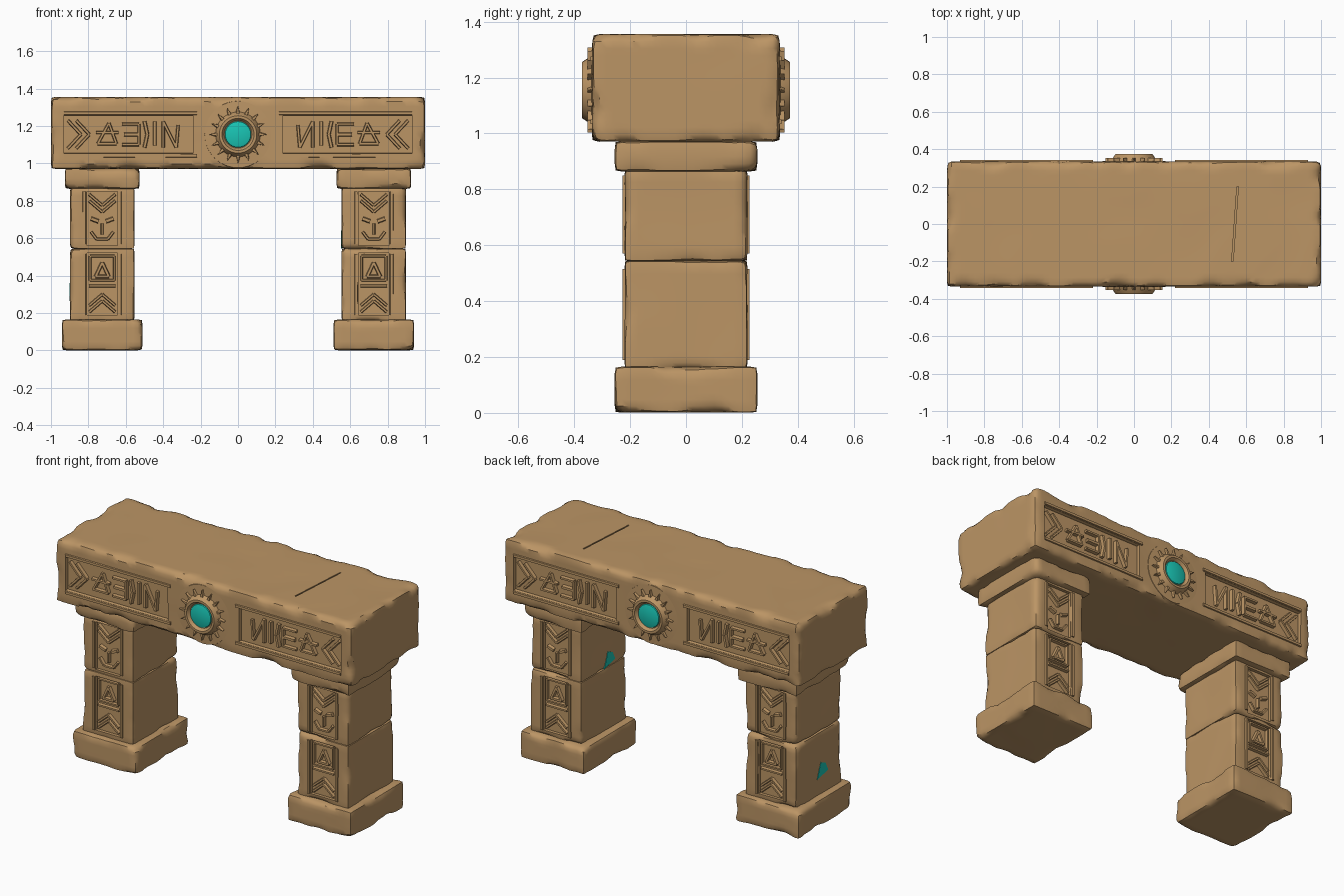
import bpy, bmesh, math
from mathutils import Vector, Matrix, noise

cube = bpy.data.objects.get("Cube")
if cube:
    bpy.data.objects.remove(cube, do_unlink=True)

parts = []


def material(name, rgb, rough):
    m = bpy.data.materials.new(name)
    m.use_nodes = True
    m.diffuse_color = (*rgb, 1)
    bsdf = m.node_tree.nodes["Principled BSDF"]
    bsdf.inputs["Base Color"].default_value = (*rgb, 1)
    bsdf.inputs["Roughness"].default_value = rough
    return m


STONE = material("sandstone", (0.5, 0.3, 0.13), 0.9)
TEAL = material("turquoise", (0.01, 0.56, 0.46), 0.5)


def finish(bm, name, mat):
    bmesh.ops.recalc_face_normals(bm, faces=bm.faces)
    mesh = bpy.data.meshes.new(name)
    bm.to_mesh(mesh)
    bm.free()
    mesh.materials.append(mat)
    ob = bpy.data.objects.new(name, mesh)
    bpy.context.collection.objects.link(ob)
    parts.append(ob)
    return ob


# Weathered block: a gridded box whose edge rounding varies with noise
def stone(name, centre, size, chip, step=0.025):
    bm = bmesh.new()
    bmesh.ops.create_cube(bm, size=1)
    bmesh.ops.scale(bm, vec=size, verts=bm.verts)
    for axis in range(3):
        n = max(2, round(size[axis] / step))
        for i in range(1, n):
            co = Vector()
            co[axis] = size[axis] * (i / n - 0.5)
            no = Vector()
            no[axis] = 1
            bmesh.ops.bisect_plane(bm, geom=bm.verts[:] + bm.edges[:] + bm.faces[:],
                                   plane_co=co, plane_no=no)
    half = Vector(size) / 2
    centre = Vector(centre)
    for v in bm.verts:
        p = v.co.copy()
        n1 = noise.noise((p + centre) * 6)
        n2 = noise.noise((p - centre) * 15)
        r = chip * min(1.8, max(0.45, 0.9 + 1.5 * n1 + 0.7 * n2))
        inner = Vector([max(-h + r, min(h - r, c)) for c, h in zip(p, half)])
        d = (p - inner).normalized()
        dent = 0.005 * max(0, noise.noise((p + centre) * 3.5))
        v.co = inner + d * (r - dent) + centre
    return finish(bm, name, STONE)


# Cut a plain box out of a block
def carve(target, centre, size, turn=0):
    bm = bmesh.new()
    bmesh.ops.create_cube(bm, size=1)
    bmesh.ops.scale(bm, vec=size, verts=bm.verts)
    bmesh.ops.rotate(bm, matrix=Matrix.Rotation(turn, 3, 'Z'), verts=bm.verts)
    bmesh.ops.translate(bm, vec=centre, verts=bm.verts)
    cutter = finish(bm, "cutter", STONE)
    parts.remove(cutter)
    cutter.hide_render = True
    mod = target.modifiers.new("cut", 'BOOLEAN')
    mod.operation, mod.solver, mod.object = 'DIFFERENCE', 'EXACT', cutter
    bpy.context.view_layer.objects.active = target
    bpy.ops.object.modifier_apply(modifier=mod.name)
    bpy.data.objects.remove(cutter, do_unlink=True)


# Raised stroke in the xz plane, with sloped sides
def stroke(bm, a, b, y0, y1, w=0.02, w_end=None):
    w_end = w if w_end is None else w_end
    a, b = Vector(a), Vector(b)
    d = (b - a).normalized()
    n = Vector((-d.y, d.x))
    rings = []
    for y, k in ((y0, 0.5), (y1, 0.28)):
        pts = (a + n * w * k, b + n * w_end * k, b - n * w_end * k, a - n * w * k)
        rings.append([bm.verts.new((p.x, y, p.y)) for p in pts])
    low, top = rings
    bm.faces.new(top)
    bm.faces.new(low[::-1])
    for i in range(4):
        j = (i + 1) % 4
        bm.faces.new((low[i], low[j], top[j], top[i]))


def path(bm, points, y0, y1, w=0.02):
    for a, b in zip(points, points[1:]):
        stroke(bm, a, b, y0, y1, w)


# Round part from a (radius, y) profile around the medallion axis
def lathe(name, profile, side, mat, steps=40):
    bm = bmesh.new()
    vs = [bm.verts.new((r, side * y, 0)) for r, y in profile]
    edges = [bm.edges.new(pair) for pair in zip(vs, vs[1:])]
    bmesh.ops.spin(bm, geom=vs + edges, axis=(0, 1, 0), cent=(0, 0, 0),
                   angle=2 * math.pi, steps=steps)
    bmesh.ops.remove_doubles(bm, verts=bm.verts, dist=0.0005)
    bmesh.ops.translate(bm, vec=(0, 0, 1.155), verts=bm.verts)
    return finish(bm, name, mat)


# Lintel with a sunk panel each side of the medallion, and a crack on top
lintel = stone("lintel", (0, 0, 1.163), (2, 0.67, 0.385), 0.034)
for sy in (-1, 1):
    for sx in (-1, 1):
        carve(lintel, (sx * 0.585, sy * 0.335, 1.155), (0.69, 0.05, 0.205))
carve(lintel, (0.54, 0, 1.355), (0.008, 0.4, 0.03), -0.07)

# Lintel carvings: chevrons, winged sign, ladder sign, bars and zigzag
for sy, face in ((-1, "front"), (1, "back")):
    for sx, hand in ((-1, "right"), (1, "left")):
        bm = bmesh.new()
        y0, y1 = sy * 0.3, sy * 0.33

        def draw(points, w=0.02):
            path(bm, [(sx * x, 1.155 + z) for x, z in points], y0, y1, w)

        for x in (0.91, 0.865):
            draw([(x, 0.075), (x - 0.07, 0), (x, -0.075)])
        draw([(0.75, -0.05), (0.69, 0.06), (0.65, -0.05), (0.75, -0.05)])
        draw([(0.76, 0.01), (0.64, 0.01)])
        draw([(0.62, 0.055), (0.53, 0.055), (0.53, -0.055), (0.62, -0.055)])
        draw([(0.61, 0), (0.53, 0)], 0.026)
        draw([(0.5, 0.07), (0.485, 0), (0.5, -0.07)], 0.024)
        draw([(0.445, 0.07), (0.445, -0.06)], 0.024)
        draw([(0.4, -0.07), (0.4, 0.07), (0.33, -0.07), (0.32, 0.05)])
        # Rails along the panel
        for z in (0.113, -0.113):
            path(bm, [(sx * 0.93, 1.155 + z), (sx * 0.22, 1.155 + z)],
                 sy * 0.32, sy * 0.342, 0.026)
        finish(bm, f"lintel_carving_{face}_{hand}", STONE)

    # Sun medallion: disc, raised ring, rays and gem
    lathe(f"medallion_{face}",
          [(0.185, 0.31), (0.178, 0.335), (0.12, 0.338), (0.112, 0.355), (0.1, 0.373),
           (0.086, 0.373), (0.074, 0.355), (0, 0.35)], sy, STONE)
    lathe(f"gem_{face}", [(0.073, 0.35), (0.068, 0.361), (0.045, 0.367), (0, 0.37)],
          sy, TEAL)
    bm = bmesh.new()
    for i in range(16):
        t = 2 * math.pi * i / 16
        out = Vector((math.cos(t), math.sin(t)))
        mid = Vector((0, 1.155))
        stroke(bm, mid + out * 0.1, mid + out * 0.152, sy * 0.33, sy * 0.352, 0.036, 0.004)
    finish(bm, f"sun_rays_{face}", STONE)

# Pillars
for sx, hand in ((-1, "right"), (1, "left")):
    cx = sx * 0.726
    stone(f"pillar_base_{hand}", (cx, 0, 0.083), (0.43, 0.51, 0.165), 0.026)
    lower = stone(f"pillar_lower_{hand}", (cx, 0, 0.35), (0.345, 0.44, 0.39), 0.02)
    upper = stone(f"pillar_upper_{hand}", (cx, 0, 0.71), (0.345, 0.44, 0.335), 0.02)
    stone(f"pillar_cap_{hand}", (cx, 0, 0.918), (0.4, 0.51, 0.108), 0.024)
    for sy, face in ((-1, "front"), (1, "back")):
        carve(lower, (cx, sy * 0.22, 0.355), (0.165, 0.04, 0.33))
        carve(upper, (cx, sy * 0.22, 0.705), (0.165, 0.04, 0.29))
        bm = bmesh.new()
        y0, y1 = sy * 0.195, sy * 0.218

        def mark(points, w=0.018):
            path(bm, [(cx + x, z) for x, z in points], y0, y1, w)

        # Nested chevrons at the head and foot
        for z in (0.835, 0.8):
            mark([(-0.07, z), (0, z - 0.06), (0.07, z)])
        for z in (0.205, 0.24):
            mark([(-0.07, z), (0, z + 0.06), (0.07, z)])
        # Face-like marks
        mark([(-0.06, 0.705), (-0.02, 0.69)], 0.026)
        mark([(0.06, 0.705), (0.02, 0.69)], 0.026)
        mark([(0, 0.68), (0, 0.62)])
        mark([(-0.06, 0.635), (-0.03, 0.595), (0.03, 0.595), (0.06, 0.635)])
        # Framed triangle over double bars
        mark([(-0.065, 0.505), (0.065, 0.505), (0.065, 0.375), (-0.065, 0.375),
              (-0.065, 0.505)], 0.016)
        mark([(-0.035, 0.395), (0, 0.47), (0.035, 0.395), (-0.035, 0.395)], 0.022)
        mark([(-0.07, 0.345), (0.07, 0.345)])
        # Upright borders beside the panel
        for x in (-0.095, 0.095):
            for z0, z1 in ((0.19, 0.515), (0.57, 0.85)):
                path(bm, [(cx + x, z0), (cx + x, z1)], sy * 0.21, sy * 0.227, 0.024)
        finish(bm, f"pillar_carving_{face}_{hand}", STONE)

    # Small turquoise chip set in the right-hand side of each pillar
    y, z = (-0.03, 0.31) if sx < 0 else (-0.05, 0.59)
    bm = bmesh.new()
    outline = [(-0.055, -0.02), (-0.03, 0.03), (0.015, 0.05), (0.05, -0.045)]
    plate = bm.faces.new([bm.verts.new((cx - 0.175, y + a, z + b)) for a, b in outline])
    solid = bmesh.ops.extrude_face_region(bm, geom=[plate])["geom"]
    bmesh.ops.translate(bm, vec=(0.008, 0, 0),
                        verts=[g for g in solid if isinstance(g, bmesh.types.BMVert)])
    finish(bm, f"turquoise_chip_{hand}", TEAL)

# Smooth the worn stone while keeping carved edges crisp
bpy.ops.object.select_all(action='DESELECT')
for ob in parts:
    ob.select_set(True)
bpy.context.view_layer.objects.active = lintel
bpy.ops.object.shade_smooth_by_angle(angle=math.radians(35))
